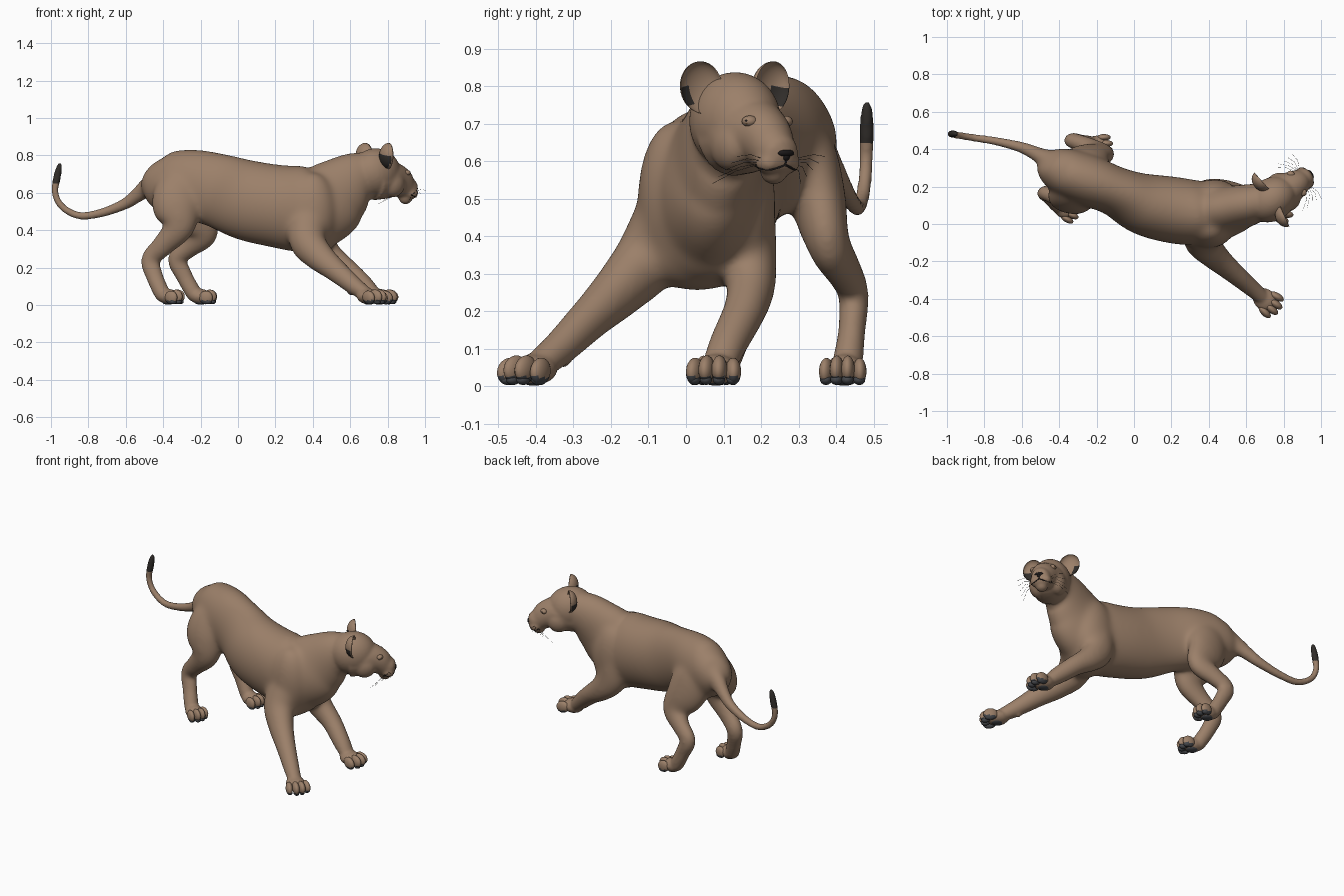
import bpy, bmesh, math
from mathutils import Vector, Matrix

if "Cube" in bpy.data.objects:
    bpy.data.objects.remove(bpy.data.objects["Cube"])


def mat(name, rgb):
    m = bpy.data.materials.new(name)
    m.diffuse_color = (*rgb, 1)
    m.use_nodes = True
    m.node_tree.nodes["Principled BSDF"].inputs["Base Color"].default_value = m.diffuse_color
    return m


FUR = mat("tan fur", (.33, .215, .142))
DARK = mat("dark fur", (.03, .026, .023))
PAD = mat("grey pads", (.06, .063, .07))
EYE = mat("brown eye", (.16, .09, .04))
BLACK = mat("black", (.012, .01, .01))
YAW = math.atan2(.545, .838)
HEAD = Vector((.72, .12, 0))
PAWS = (("front_paw_near", .70, -.405, -38, 1.08), ("front_paw_far", .755, .08, -8, 1.08),
        ("hind_paw_near", -.372, .08, -22, .93), ("hind_paw_far", -.20, .422, -6, .93))


def hp(f, s, z):
    """Head coordinates: forward, sideways, world height."""
    return HEAD + Vector((.838 * f - .545 * s, .545 * f + .838 * s, z))


def tube(bm, pts, n=24, steps=6):
    """Closed loft through (x, y, z, half width, half height) stations."""
    P = [pts[0]] + list(pts) + [pts[-1]]
    st = []
    for i in range(1, len(P) - 2):
        for k in range(steps):
            t = k / steps
            st.append([.5 * (2 * b + (c - a) * t + (2 * a - 5 * b + 4 * c - d) * t * t
                             + (3 * b - a - 3 * c + d) * t ** 3)
                       for a, b, c, d in zip(P[i - 1], P[i], P[i + 1], P[i + 2])])
    st.append(list(pts[-1]))
    rings = []
    for i, s in enumerate(st):
        a, b = st[max(i - 1, 0)], st[min(i + 1, len(st) - 1)]
        t = (Vector(b[:3]) - Vector(a[:3])).normalized()
        side = Vector((0, 1, 0))
        side = (side - t * side.dot(t)).normalized()
        up = t.cross(side)
        rings.append([bm.verts.new(Vector(s[:3]) + side * s[3] * math.cos(q) + up * s[4] * math.sin(q))
                      for q in (2 * math.pi * j / n for j in range(n))])
    for r0, r1 in zip(rings, rings[1:]):
        for j in range(n):
            bm.faces.new((r0[j], r0[(j + 1) % n], r1[(j + 1) % n], r1[j]))
    bm.faces.new(rings[0][::-1])
    bm.faces.new(rings[-1])


def ball(bm, c, r, yaw=0.0, pitch=0.0, seg=20):
    m = (Matrix.Translation(c) @ Matrix.Rotation(yaw, 4, 'Z') @ Matrix.Rotation(pitch, 4, 'Y')
         @ Matrix.Diagonal((*r, 1)))
    return bmesh.ops.create_uvsphere(bm, u_segments=seg, v_segments=seg // 2 + 2, radius=1, matrix=m)['verts']


def finish(bm, name, mats, fix=True):
    if fix:
        bmesh.ops.recalc_face_normals(bm, faces=bm.faces)
    me = bpy.data.meshes.new(name)
    bm.to_mesh(me)
    bm.free()
    for m in mats:
        me.materials.append(m)
    o = bpy.data.objects.new(name, me)
    bpy.context.collection.objects.link(o)
    me.polygons.foreach_set("use_smooth", [True] * len(me.polygons))
    return o


# torso, neck, head, limbs and tail fused into one skin
bm = bmesh.new()
tube(bm, [(-.48, .345, .68, .04, .05), (-.455, .325, .67, .09, .105), (-.38, .285, .65, .125, .165),
          (-.25, .235, .645, .138, .188), (-.10, .175, .61, .132, .2), (.05, .108, .56, .165, .216),
          (.2, .076, .53, .178, .222), (.35, .058, .515, .172, .232), (.46, .065, .545, .147, .222),
          (.54, .085, .61, .122, .188), (.62, .105, .67, .11, .15), (.70, .125, .70, .095, .12)], 32)
for c, r in (((.40, -.03, .50), (.13, .1, .21)), ((.43, .15, .49), (.13, .09, .2)),
             ((.45, .055, .42), (.1, .14, .14)), ((.39, .03, .37), (.12, .165, .115))):
    ball(bm, c, r)
# skull, muzzle, chin
ball(bm, hp(.02, 0, .707), (.14, .115, .131), YAW, 0, 32)
ball(bm, hp(.21, 0, .572), (.038, .036, .034), YAW)
tube(bm, [(*hp(f, 0, z), w, h) for f, z, w, h in
          ((0, .67, .11, .11), (.09, .673, .104, .105), (.16, .66, .08, .087), (.21, .628, .062, .066),
           (.25, .61, .05, .052), (.27, .604, .022, .025))])
for s in (-1, 1):
    ball(bm, hp(.228, s * .03, .597), (.038, .034, .03), YAW)
    ball(bm, hp(.09, s * .06, .645), (.07, .05, .07), YAW)
# hind legs
tube(bm, [(-.28, .22, .71, .06, .09), (-.30, .19, .64, .09, .13), (-.328, .145, .53, .09, .135),
          (-.315, .12, .42, .066, .088), (-.40, .14, .32, .05, .062), (-.467, .165, .245, .042, .052),
          (-.445, .14, .15, .038, .045), (-.405, .10, .06, .042, .042), (-.39, .09, .035, .03, .03)])
tube(bm, [(-.28, .28, .71, .06, .09), (-.285, .315, .62, .085, .125), (-.25, .352, .5, .075, .128),
          (-.185, .377, .385, .06, .083), (-.26, .42, .31, .05, .058), (-.325, .446, .25, .042, .052),
          (-.285, .442, .15, .036, .044), (-.235, .43, .06, .04, .042), (-.22, .425, .035, .03, .03)])
# front legs
tube(bm, [(.38, -.05, .45, .09, .11), (.37, -.10, .345, .09, .1), (.43, -.17, .267, .073, .082),
          (.52, -.25, .188, .056, .062), (.62, -.335, .104, .046, .048), (.69, -.395, .055, .04, .037)])
tube(bm, [(.41, .155, .45, .085, .11), (.42, .17, .345, .073, .1), (.48, .173, .27, .066, .078),
          (.57, .155, .2, .056, .06), (.67, .112, .112, .05, .05), (.73, .088, .055, .045, .037)])
ball(bm, (.605, -.325, .068), (.02, .017, .018))
# paw roots
for name, x, y, a, k in PAWS:
    ball(bm, (x, y, .045), (.064 * k, .055 * k, .041), math.radians(a))
# tail
tube(bm, [(-.39, .305, .69, .075, .08), (-.48, .355, .63, .05, .056), (-.545, .387, .58, .036, .039),
          (-.62, .415, .533, .028, .029), (-.74, .443, .49, .022, .023), (-.85, .46, .478, .02, .02),
          (-.94, .474, .525, .019, .019), (-.978, .48, .6, .018, .018), (-.968, .482, .68, .02, .021),
          (-.955, .482, .74, .015, .016), (-.952, .482, .762, .006, .006)], 16)
body = finish(bm, "body", [FUR, DARK])
bpy.context.view_layer.objects.active = body
body.select_set(True)
r = body.modifiers.new("fuse", 'REMESH')
r.mode, r.voxel_size, r.use_smooth_shade = 'VOXEL', .0075, True
bpy.ops.object.modifier_apply(modifier="fuse")
# blend shoulders, haunches and neck more strongly than head and feet
vg = body.vertex_groups.new(name="trunk")
for v in body.data.vertices:
    x, y, z = v.co
    w = min(1, (x + .56) / .08, (.68 - x) / .1, (z - .2) / .1)
    if w > 0:
        vg.add([v.index], w, 'REPLACE')
for name, group, it in (("soften", "", 9), ("blend", "trunk", 80)):
    s = body.modifiers.new(name, 'SMOOTH')
    s.factor, s.iterations, s.vertex_group = .5, it, group
    bpy.ops.object.modifier_apply(modifier=name)
for p in body.data.polygons:
    p.use_smooth = True
    p.material_index = int(p.center.x < -.85 and p.center.z > .648)  # dark tail tip


def skin(p, lift=0.0):
    """Nearest point on the fused skin, lifted along its normal."""
    _, loc, nor, _ = body.closest_point_on_mesh(p)
    return loc + nor * lift


# toes, dark underneath
for name, x, y, a, k in PAWS:
    bm = bmesh.new()
    a = math.radians(a)
    d, n = Vector((math.cos(a), math.sin(a), 0)), Vector((-math.sin(a), math.cos(a), 0))
    c = Vector((x, y, 0))
    for j, (f, h) in enumerate(((.036, .04), (.054, .046), (.054, .046), (.036, .04))):
        o = (j - 1.5) * .032 * k
        ball(bm, c + d * f * k + n * o + Vector((0, 0, h)), (.04 * k, .0195 * k, .036), a + o * 3, .3)
        ball(bm, c + d * (f + .01) * k + n * o + Vector((0, 0, .018)), (.022, .016, .014), a)
    ball(bm, c + Vector((0, 0, .016)), (.035, .032, .014), a)
    for f in bm.faces:
        f.material_index = int(f.calc_center_median().z < .025)
    finish(bm, name, [FUR, PAD])

# ears: cupped shells, dark low on the back
for name, s in (("ear_near", -1), ("ear_far", 1)):
    bm = bmesh.new()
    bmesh.ops.create_uvsphere(bm, u_segments=32, v_segments=20, radius=1)
    for f in bm.faces:
        m = f.calc_center_median()
        back = m.x < -.25 and m.z < .2 and m.y * s > -.5
        inner = m.x > 0 and m.y * s > .3 and -.6 < m.z < .1
        f.material_index = int(back or inner)
    for v in bm.verts:
        if v.co.x > 0:
            v.co.x *= -.7
        v.co = Vector((v.co.x * .05, v.co.y * .06, v.co.z * .07))
    rot = Matrix.Rotation(-s * .22, 4, 'X')
    bm.transform(Matrix.Translation(hp(.03, s * .112, .797)) @ Matrix.Rotation(YAW + s * .15, 4, 'Z') @ rot)
    finish(bm, name, [FUR, DARK], False)

# eyes with lids
for name, s in (("eye_near", -1), ("eye_far", 1)):
    bm = bmesh.new()
    p = hp(.195, s * .085, .716)
    for k, (rad, lift) in enumerate(((.019, -.007), (.0125, 0), (.007, .0075))):
        q = skin(p, lift)
        if k == 0:
            q += Vector((0, 0, .005))
        vs = ball(bm, q, (rad, rad * 1.15, rad * .8), YAW + s * .4, 0, 16)
        for f in {f for v in vs for f in v.link_faces}:
            f.material_index = k
    finish(bm, name, [FUR, EYE, BLACK])

# nose
bm = bmesh.new()
ball(bm, skin(hp(.29, 0, .62), -.006), (.012, .026, .01), YAW, -.3)
ball(bm, skin(hp(.29, 0, .608), -.005), (.01, .012, .012), YAW)
finish(bm, "nose", [BLACK])


def strands(name, lines, rad, m):
    cu = bpy.data.curves.new(name, 'CURVE')
    cu.dimensions, cu.bevel_depth, cu.bevel_resolution = '3D', rad, 1
    for l in lines:
        sp = cu.splines.new('POLY')
        sp.points.add(len(l) - 1)
        for q, p in zip(sp.points, l):
            q.co = (*p, 1)
    cu.materials.append(m)
    bpy.context.collection.objects.link(bpy.data.objects.new(name, cu))


# mouth line
lines = [[skin(hp(.3, 0, z)) for z in (.61, .602, .593, .58)]]
for s in (-1, 1):
    lines.append([skin(hp(f, s * w, z)) for f, w, z in
                  ((.3, 0, .58), (.28, .02, .573), (.26, .04, .57), (.235, .06, .575), (.2, .075, .585))])
strands("mouth", lines, .003, BLACK)
# whiskers
lines = []
for s in (-1, 1):
    for i in range(5):
        a = skin(hp(.235 - .008 * i, s * .07, .612 - .007 * i), -.003)
        lines.append([a, hp(.25 - .018 * i, s * .1, .618 - .011 * i), hp(.245 - .03 * i, s * .14, .613 - .018 * i)])
strands("whiskers", lines, .0006, DARK)
